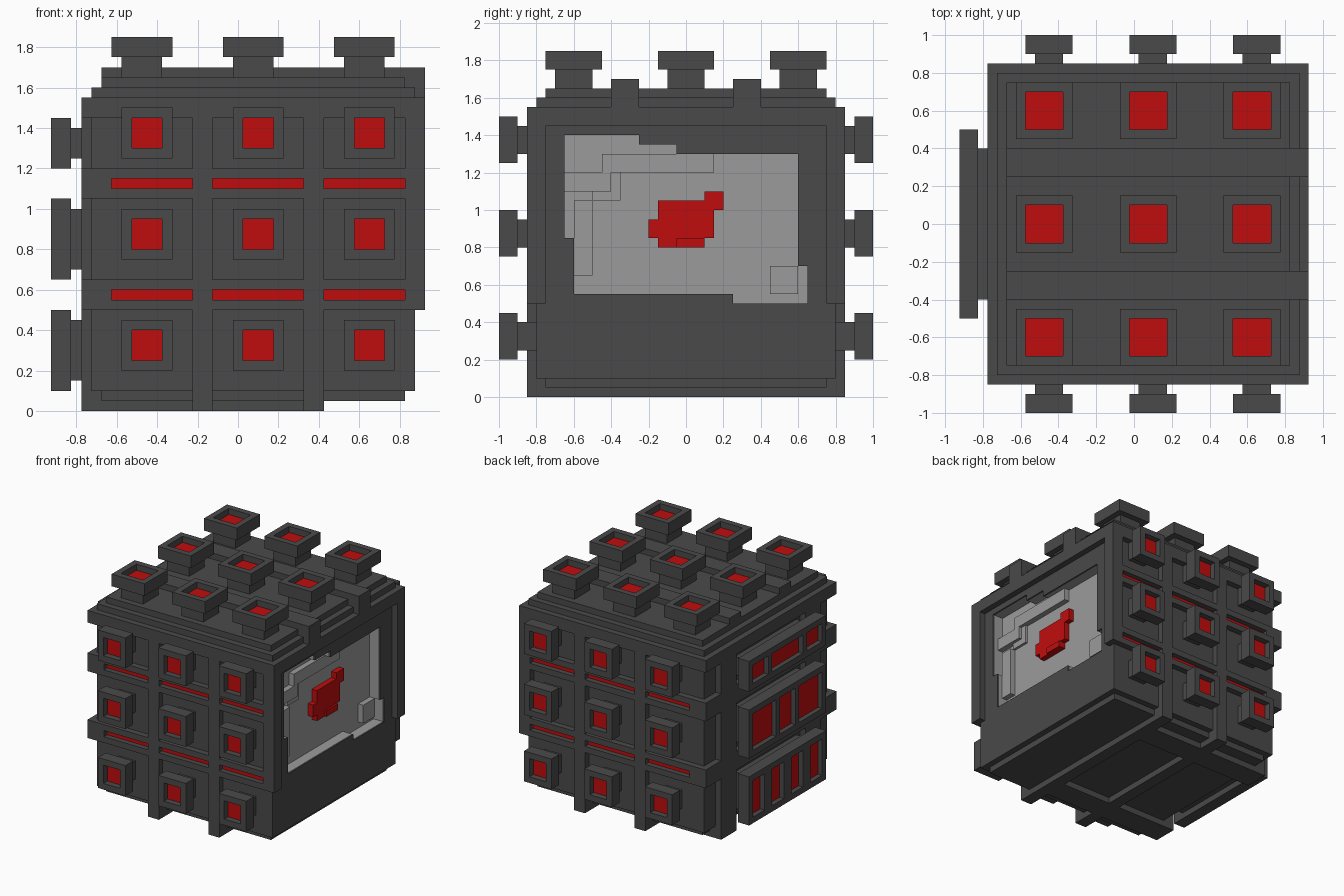
import bpy, bmesh
from mathutils import Vector

if "Cube" in bpy.data.objects:
    bpy.data.objects.remove(bpy.data.objects["Cube"], do_unlink=True)


def material(name, rgb):
    m = bpy.data.materials.new(name)
    m.use_nodes = True
    m.diffuse_color = (*rgb, 1)
    m.node_tree.nodes["Principled BSDF"].inputs["Base Color"].default_value = (*rgb, 1)
    return m


DARK = material("dark grey", (0.068, 0.068, 0.068))
LIGHT = material("light grey", (0.33, 0.33, 0.33))
RED = material("red", (0.53, 0.004, 0.004))


def boxes(name, mat, spans):
    """One object from boxes given as (x0, x1, y0, y1, z0, z1)."""
    bm = bmesh.new()
    for x0, x1, y0, y1, z0, z1 in spans:
        made = bmesh.ops.create_cube(bm, size=1)
        for v in made["verts"]:
            v.co = Vector(((x0 + x1) / 2 + v.co.x * (x1 - x0),
                           (y0 + y1) / 2 + v.co.y * (y1 - y0),
                           (z0 + z1) / 2 + v.co.z * (z1 - z0)))
    me = bpy.data.meshes.new(name)
    bm.to_mesh(me)
    bm.free()
    me.materials.append(mat)
    ob = bpy.data.objects.new(name, me)
    bpy.context.collection.objects.link(ob)
    return ob


def both_y(x0, x1, y0, y1, z0, z1):
    return [(x0, x1, y0, y1, z0, z1), (x0, x1, -y1, -y0, z0, z1)]


# Stepped body
boxes("body_core", DARK, [(-.725, .775, -.8, .8, .1, 1.6)])
boxes("stepped_ends", DARK, [(-.675, .825, -.75, .75, .05, .1),
                             (-.675, .825, -.75, .75, 1.6, 1.65)])
boxes("top_rim", DARK, [(-.775, .925, -.85, .85, 1.45, 1.55)])
boxes("roof_bars", DARK, both_y(-.675, .925, .25, .4, 1.5, 1.7))

# Ribs on front, back, underside and left wall
ribs = []
for x in (-.225, .325):
    ribs += both_y(x, x + .1, .75, .85, 0, 1.5)
    ribs.append((x, x + .1, -.85, .85, 0, .1))
boxes("vertical_ribs", DARK, ribs)
boxes("left_wall_ribs", DARK, both_y(-.775, -.675, .45, .65, 0, 1.5)
      + both_y(-.775, .425, .45, .65, 0, .08))

# Belt rails with red light strips set into a groove
rails, strips = [], []
for z in (.5, 1.05):
    rails += both_y(-.775, .925, .75, .85, z, z + .05)
    rails += both_y(-.775, .925, .75, .85, z + .1, z + .15)
    rails += both_y(-.775, -.625, .75, .85, z + .05, z + .1)
    rails += both_y(.825, .925, .75, .85, z + .05, z + .1)
    rails.append((-.775, -.7, -.85, .85, z, z + .15))
    strips += both_y(-.625, .825, .76, .808, z + .05, z + .1)
boxes("belt_rails", DARK, rails)
boxes("light_strips", RED, strips)

# Open bay on the +x side: outer frame and irregular opening
boxes("bay_frame", DARK, both_y(.825, .925, .75, .85, .5, 1.55))
opening = [(-.7, -.65, .45, 1.45), (.65, .7, .45, 1.45),
           (-.7, .7, .45, .5), (-.7, .7, 1.4, 1.45),
           (-.65, -.6, .5, .85), (-.6, .25, .5, .55),
           (.6, .65, .7, 1.4), (-.25, -.05, 1.35, 1.4),
           (-.05, .6, 1.3, 1.4)]
ring = [(-.8, -.7, .1, 1.6), (.7, .8, .1, 1.6),
        (-.7, .7, .1, .45), (-.7, .7, 1.45, 1.6)]
boxes("bay_wall_front", DARK, [(.86, .875, *s) for s in opening]
      + [(.775, .875, *s) for s in ring])
boxes("bay_lining", LIGHT, [(.775, .86, *s) for s in opening])
boxes("bay_back", LIGHT, [(.77, .779, -.68, .68, .48, 1.42)])
boxes("bay_ledges", LIGHT, [(.77, .825, -.6, -.5, .65, 1.05),
                            (.77, .825, -.65, -.4, 1.1, 1.2),
                            (.77, .8, -.5, -.35, 1.05, 1.2),
                            (.77, .825, -.45, .15, 1.2, 1.3),
                            (.77, .825, .45, .6, .55, .7)])
boxes("bay_core", RED, [(.77, .825, -.15, .15, .85, 1.05),
                        (.77, .825, .1, .2, 1.0, 1.1),
                        (.77, .825, -.2, -.15, .85, .95),
                        (.77, .825, -.15, -.05, .8, .85),
                        (.77, .84, -.05, .1, .8, .85)])


def stud(name, center, out, half, wall, neck_depth):
    """Hollow square stud on axis out = (axis, sign): neck, rim and red floor."""
    axis, sign = out
    u, v = [a for a in range(3) if a != axis]

    def span(u0, u1, v0, v1, d0, d1):
        s = [[0, 0], [0, 0], [0, 0]]
        s[u] = [center[u] + u0, center[u] + u1]
        s[v] = [center[v] + v0, center[v] + v1]
        s[axis] = sorted(center[axis] + sign * d for d in (d0, d1))
        return tuple(s[0] + s[1] + s[2])

    i, h, n = half - wall, half, neck_depth
    boxes(name, DARK, [span(-i, i, -i, i, -.06, n + .02),
                       span(-h, h, -h, h, n, n + .04),
                       span(-h, -i, -h, h, n, n + .1), span(i, h, -h, h, n, n + .1),
                       span(-i, i, -h, -i, n, n + .1), span(-i, i, i, h, n, n + .1)])
    boxes(name + "_light", RED, [span(-i, i, -i, i, n + .04, n + .05)])


# Studs on the roof, front and back
for x in (-.475, .075, .625):
    for y in (-.6, 0, .6):
        stud("roof_stud", (x, y, 1.65), (2, 1), .15, .05, .1)
for x in (-.45, .1, .65):
    for z in (.325, .875, 1.375):
        stud("front_stud", (x, -.85, z), (1, -1), .125, .05, .05)
        stud("back_stud", (x, .85, z), (1, 1), .125, .05, .05)

# Window modules on the left wall: z range and window spans in y
modules = [(.1, .5, [(-.45, -.3), (-.2, -.05), (.05, .2), (.3, .45)]),
           (.65, 1.05, [(-.45, -.15), (-.1, .1), (.15, .45)]),
           (1.2, 1.45, [(-.45, -.25), (-.2, .2), (.25, .45)])]
for z0, z1, wins in modules:
    edges = [-.5] + [y for w in wins for y in w] + [.5]
    parts = [(-.825, -.72, -.4, .4, z0 + .05, z1 - .05),
             (-.88, -.825, -.5, .5, z0, z1),
             (-.925, -.875, -.5, .5, z0, z0 + .05),
             (-.925, -.875, -.5, .5, z1 - .05, z1)]
    parts += [(-.925, -.875, a, b, z0 + .05, z1 - .05)
              for a, b in zip(edges[::2], edges[1::2])]
    boxes("window_module", DARK, parts)
    boxes("window_lights", RED, [(-.885, -.876, a, b, z0 + .05, z1 - .05) for a, b in wins])
    # Red panes sit just proud of the module back
    bpy.context.collection.objects["window_lights" if z0 == .1 else
        bpy.context.collection.objects[-1].name].location.x -= .001
